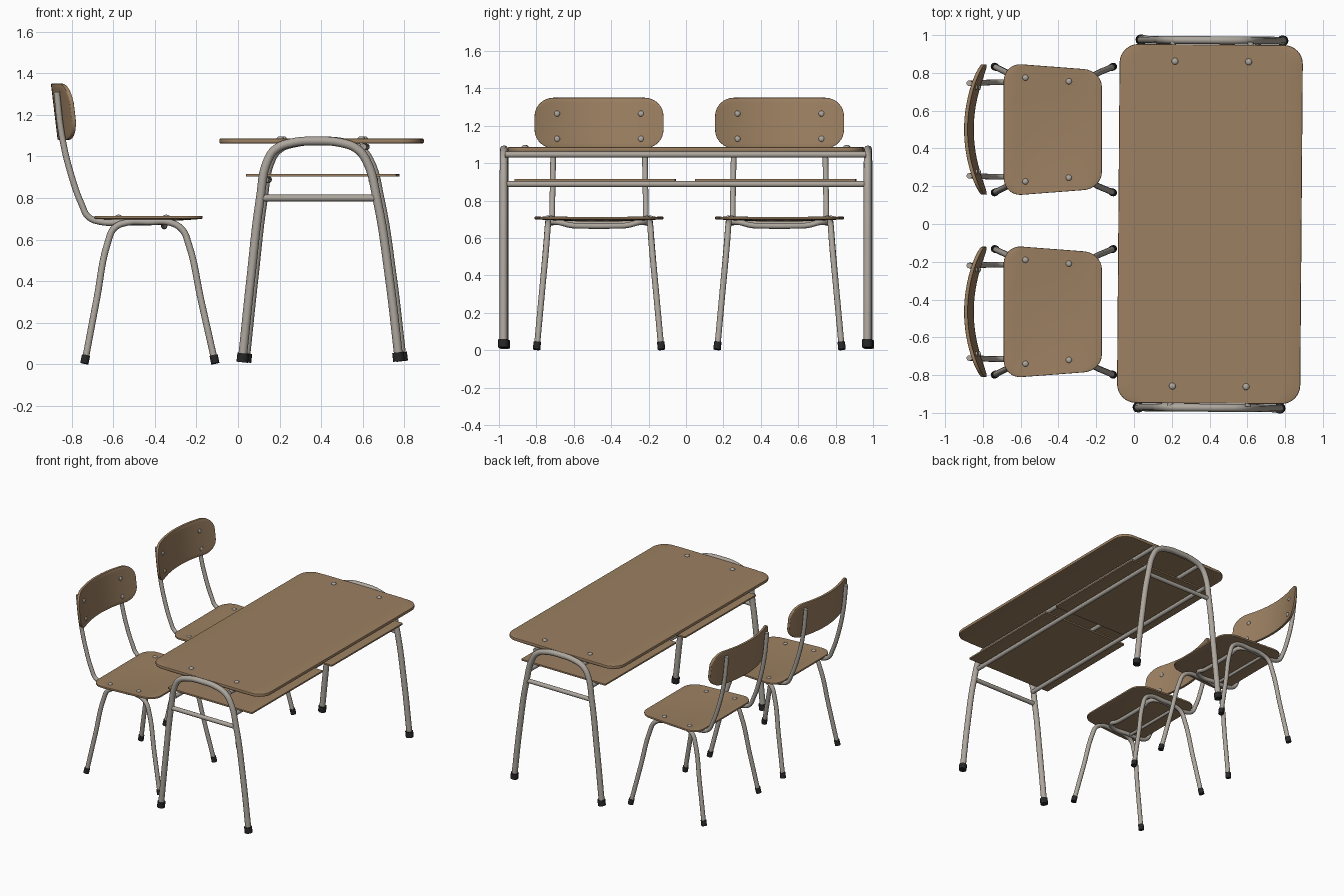
import bpy, bmesh, math
from mathutils import Matrix, Vector

if "Cube" in bpy.data.objects:
    bpy.data.objects.remove(bpy.data.objects["Cube"])


def material(name, rgb):
    m = bpy.data.materials.new(name)
    m.diffuse_color = (*rgb, 1)
    m.use_nodes = True
    m.node_tree.nodes["Principled BSDF"].inputs["Base Color"].default_value = m.diffuse_color
    return m


WOOD = material("plywood", (0.33, 0.215, 0.12))
METAL = material("grey metal", (0.42, 0.385, 0.34))
RUBBER = material("black rubber", (0.02, 0.02, 0.02))


def finish(name, bm, mat):
    me = bpy.data.meshes.new(name)
    bm.to_mesh(me)
    bm.free()
    ob = bpy.data.objects.new(name, me)
    bpy.context.collection.objects.link(ob)
    me.materials.append(mat)
    activate(ob)
    bpy.ops.object.shade_smooth_by_angle(angle=math.radians(35))
    return ob


def activate(ob):
    bpy.ops.object.select_all(action='DESELECT')
    ob.select_set(True)
    bpy.context.view_layer.objects.active = ob


def panel(name, W, H, r, place, thick, bevel=0.004):
    """Rounded sheet of half sizes W x H; place(u, v) puts it in space, thick is the extrusion."""
    n = 8
    corner = [W - r + r * math.sin(math.pi / 2 * i / n) for i in range(n + 1)]
    inner = [(W - r) * i / 8 for i in range(8)]
    half = inner + corner
    us = [-u for u in reversed(half[1:])] + half
    bm = bmesh.new()
    cols = []
    for u in us:
        d = max(0, abs(u) - (W - r))
        h = H - r + math.sqrt(max(0, r * r - d * d))
        cols.append([bm.verts.new(place(u, h * (j / 5 - 1))) for j in range(11)])
    for a, b in zip(cols, cols[1:]):
        for j in range(10):
            bm.faces.new((a[j], b[j], b[j + 1], a[j + 1]))
    res = bmesh.ops.extrude_face_region(bm, geom=bm.faces[:], use_keep_orig=True)
    bmesh.ops.translate(bm, vec=thick, verts=[g for g in res["geom"] if isinstance(g, bmesh.types.BMVert)])
    bmesh.ops.recalc_face_normals(bm, faces=bm.faces[:])
    rim = [e for e in bm.edges if len(e.link_faces) == 2 and e.calc_face_angle(0) > math.radians(60)]
    bmesh.ops.bevel(bm, geom=rim, offset=bevel, segments=2, profile=0.5, affect='EDGES')
    return finish(name, bm, WOOD)


def tube(name, pts, r, mat=METAL):
    cu = bpy.data.curves.new(name, 'CURVE')
    cu.dimensions = '3D'
    cu.bevel_depth, cu.bevel_resolution = r, 4
    cu.resolution_u, cu.use_fill_caps = 6, True
    s = cu.splines.new('BEZIER')
    s.bezier_points.add(len(pts) - 1)
    for bp, p in zip(s.bezier_points, pts):
        bp.co = p
        bp.handle_left_type = bp.handle_right_type = 'AUTO'
    ob = bpy.data.objects.new(name, cu)
    bpy.context.collection.objects.link(ob)
    cu.materials.append(mat)
    activate(ob)
    bpy.ops.object.convert(target='MESH')
    ob = bpy.context.object
    bpy.ops.object.shade_smooth_by_angle(angle=math.radians(40))
    return ob


def bolt(name, loc, scale):
    bm = bmesh.new()
    bmesh.ops.create_uvsphere(bm, u_segments=12, v_segments=8, radius=1,
                              matrix=Matrix.LocRotScale(Vector(loc), None, Vector(scale)))
    return finish(name, bm, METAL)


# ---- desk ----
desk = [panel("table_top", 0.95, 0.485, 0.1, lambda u, v: (0.402 + v, u, 1.062), (0, 0, 0.024), 0.006)]
for y in (-0.485, 0.48):
    desk.append(panel("book_shelf", 0.43, 0.362, 0.005,
                      lambda u, v: (0.407 + v, y + u, 0.903), (0, 0, 0.012), 0.001))

# arched end frames with crossbar and rubber feet
arch = [(0.03, 0.04), (0.07, 0.42), (0.115, 0.8), (0.15, 0.98), (0.19, 1.036), (0.27, 1.066), (0.385, 1.074),
        (0.50, 1.066), (0.58, 1.036), (0.625, 0.98), (0.675, 0.8), (0.735, 0.42), (0.78, 0.04)]
for y in (-0.973, 0.973):
    desk.append(tube("desk_end_frame", [(x, y, z) for x, z in arch], 0.021))
    desk.append(tube("desk_crossbar", [(0.115, y, 0.8), (0.675, y, 0.8)], 0.016))
    desk.append(tube("desk_foot", [(0.028, y, 0.01), (0.033, y, 0.053)], 0.028, RUBBER))
    desk.append(tube("desk_foot", [(0.782, y, 0.015), (0.777, y, 0.058)], 0.028, RUBBER))
    for x in (0.21, 0.60):
        desk.append(bolt("table_bolt", (x, math.copysign(0.86, y), 1.086), (0.018, 0.018, 0.011)))

# long rails under the top and under the shelf
for x, z in ((0.20, 1.046), (0.61, 1.046), (0.14, 0.888), (0.65, 0.888)):
    desk.append(tube("desk_rail", [(x, -0.965, z), (x, 0.965, z)], 0.016))

# the desk stands turned very slightly
c = Vector((0.4, 0, 0))
turn = Matrix.Translation(c) @ Matrix.Rotation(math.radians(-0.45), 4, 'Z') @ Matrix.Translation(-c)
for ob in desk:
    ob.data.transform(turn)


# ---- chairs ----
def back_x(y, z):
    return -0.90 + 0.12 * (1.35 - z) + 0.08 * (y / 0.345) ** 2


def chair(cy):
    def seat_place(u, v):
        dip = 0.012 * max(0, 1 - (u / 0.345) ** 2) * max(0, 1 - (v / 0.26) ** 2)
        return (-0.43 + v, cy + u * (0.965 - 0.22 * v), 0.70 - dip)

    panel("seat", 0.345, 0.26, 0.095, seat_place, (0, 0, 0.014))
    panel("backrest", 0.345, 0.135, 0.1,
          lambda u, v: (back_x(u, 1.215 + v), cy + u, 1.215 + v), (0.02, 0, 0))

    # one bent tube: upright, under the seat, dipped crossbar, and back up
    side = [(-0.872, 0.245, 1.31), (-0.847, 0.245, 1.10), (-0.805, 0.247, 0.92), (-0.75, 0.25, 0.765),
            (-0.72, 0.25, 0.71), (-0.66, 0.25, 0.685), (-0.55, 0.25, 0.684), (-0.40, 0.25, 0.684),
            (-0.36, 0.215, 0.684), (-0.355, 0.15, 0.668), (-0.355, 0.08, 0.665)]
    path = side + [(x, -y, z) for x, y, z in reversed(side)]
    tube("back_frame", [(x, cy + y, z) for x, y, z in path], 0.015)
    tube("seat_crossbar", [(-0.56, cy - 0.27, 0.68), (-0.56, cy + 0.27, 0.68)], 0.011)

    # splayed leg arches with rubber feet
    legs = [(-0.733, 0.331, 0.03), (-0.68, 0.305, 0.31), (-0.625, 0.28, 0.59), (-0.595, 0.275, 0.655),
            (-0.53, 0.272, 0.683), (-0.43, 0.272, 0.685), (-0.33, 0.272, 0.683), (-0.27, 0.275, 0.65),
            (-0.238, 0.28, 0.58), (-0.178, 0.305, 0.31), (-0.115, 0.331, 0.03)]
    for s in (-1, 1):
        pts = [(x, cy + s * y, z) for x, y, z in legs]
        tube("leg_arch", pts, 0.016)
        tube("chair_foot", [(-0.739, cy + s * 0.334, 0.004), (-0.731, cy + s * 0.33, 0.044)], 0.02, RUBBER)
        tube("chair_foot", [(-0.109, cy + s * 0.334, 0.004), (-0.117, cy + s * 0.33, 0.044)], 0.02, RUBBER)
        for x, y in ((-0.575, 0.275), (-0.345, 0.255)):
            bolt("seat_bolt", (x, cy + s * y, 0.711), (0.016, 0.016, 0.009))
        for z in (1.13, 1.265):
            bolt("backrest_bolt", (back_x(0.225, z) + 0.02, cy + s * 0.225, z), (0.009, 0.016, 0.016))


for cy in (0.5, -0.465):
    chair(cy)
